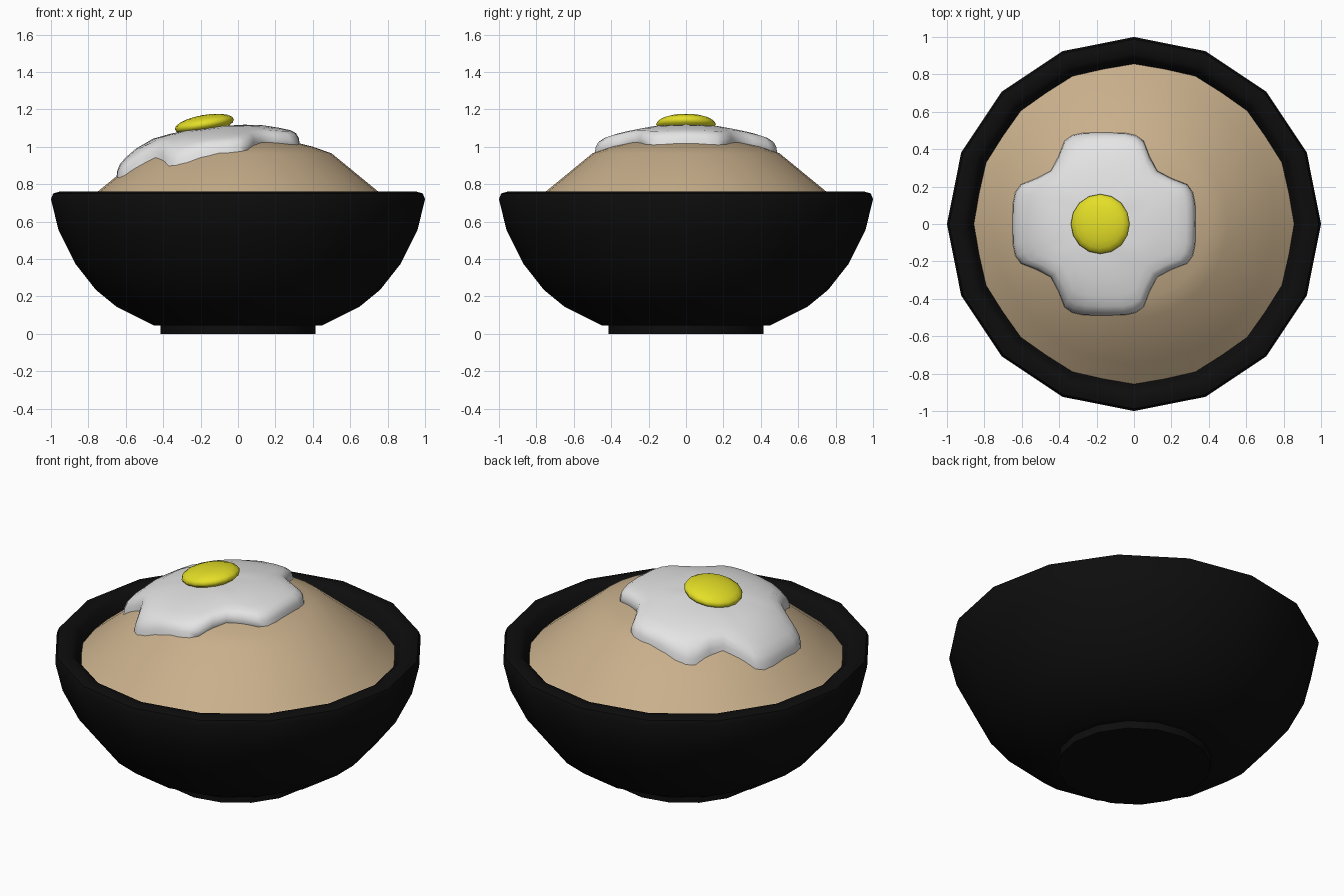
import bpy, bmesh, math
from mathutils import Matrix, Vector

if "Cube" in bpy.data.objects:
    bpy.data.objects.remove(bpy.data.objects["Cube"])


def material(name, rgb):
    m = bpy.data.materials.new(name)
    m.diffuse_color = (*rgb, 1)
    m.use_nodes = True
    m.node_tree.nodes["Principled BSDF"].inputs["Base Color"].default_value = m.diffuse_color
    return m


def finish(name, bm, mat, angle=40):
    bmesh.ops.remove_doubles(bm, verts=bm.verts, dist=1e-5)
    bmesh.ops.recalc_face_normals(bm, faces=bm.faces)
    me = bpy.data.meshes.new(name)
    bm.to_mesh(me)
    bm.free()
    me.materials.append(mat)
    for p in me.polygons:
        p.use_smooth = True
    me.set_sharp_from_angle(angle=math.radians(angle))
    ob = bpy.data.objects.new(name, me)
    bpy.context.collection.objects.link(ob)
    return ob


def skin_rings(bm, rings):
    """Join successive closed loops of points; rings of equal points collapse to a tip."""
    loops = [[bm.verts.new(p) for p in r] for r in rings]
    n = len(loops[0])
    for a, b in zip(loops, loops[1:]):
        for i in range(n):
            j = (i + 1) % n
            bm.faces.new((a[i], a[j], b[j], b[i]))
    bmesh.ops.remove_doubles(bm, verts=bm.verts, dist=1e-5)


def lathe(name, profile, sides, mat, angle=40):
    bm = bmesh.new()
    rings = [[(r * math.cos(math.tau * i / sides), r * math.sin(math.tau * i / sides), z)
              for i in range(sides)] for r, z in profile]
    skin_rings(bm, rings)
    return finish(name, bm, mat, angle)


black = material("black glaze", (0.004, 0.004, 0.004))
tan = material("rice tan", (0.58, 0.43, 0.26))
white = material("egg white", (0.78, 0.78, 0.78))
yellow = material("yolk yellow", (0.78, 0.74, 0.02))

# Bowl with foot, rounded rim and inner wall
lathe("bowl", [(0, 0), (0.415, 0), (0.415, 0.045), (0.45, 0.045), (0.65, 0.145),
               (0.76, 0.235), (0.87, 0.375), (0.96, 0.555), (1.0, 0.72), (0.988, 0.75),
               (0.955, 0.76), (0.91, 0.757), (0.885, 0.735), (0.85, 0.66),
               (0.8, 0.5), (0.5, 0.2), (0, 0.13)], 16, black)

# Mound of rice
RICE = [(0, 1.06), (0.15, 1.052), (0.3, 1.025), (0.4, 1.0), (0.5, 0.965),
        (0.75, 0.76), (0.875, 0.657)]
lathe("rice", RICE + [(0.78, 0.55), (0, 0.5)], 32, tan)


def rice_height(x, y):
    r = math.hypot(x, y)
    for (r0, z0), (r1, z1) in zip(RICE, RICE[1:]):
        if r <= r1:
            return z0 + (z1 - z0) * (r - r0) / (r1 - r0)
    return RICE[-1][1]


# Fried egg white: four-lobed sheet draped over the rice
quarter = [(0.49, 0), (0.488, 0.11), (0.475, 0.17), (0.445, 0.212), (0.36, 0.245),
           (0.285, 0.285), (0.245, 0.36), (0.212, 0.445), (0.17, 0.475), (0.11, 0.488)]
outline = [Matrix.Rotation(k * math.pi / 2, 2) @ Vector(p)
           for k in range(4) for p in quarter]
CX = -0.16
rings = []
for s, h in [(0, 0.055), (0.2, 0.056), (0.4, 0.06), (0.6, 0.062), (0.78, 0.062),
             (0.9, 0.06), (0.96, 0.05), (0.99, 0.028), (1.0, -0.005), (0.95, -0.03), (0, -0.03)]:
    rings.append([(CX + p.x * s, p.y * s, rice_height(CX + p.x * s, p.y * s) + h)
                  for p in outline])
bm = bmesh.new()
skin_rings(bm, rings)
finish("egg_white", bm, white, 60)

# Yolk: flattened sphere tilted with the mound
bm = bmesh.new()
bmesh.ops.create_uvsphere(bm, u_segments=16, v_segments=10, radius=1)
bm.transform(Matrix.Translation((-0.18, 0, 1.12))
             @ Matrix.Rotation(math.radians(-10), 4, 'Y')
             @ Matrix.Diagonal((0.16, 0.16, 0.05, 1)))
finish("yolk", bm, yellow, 80)
